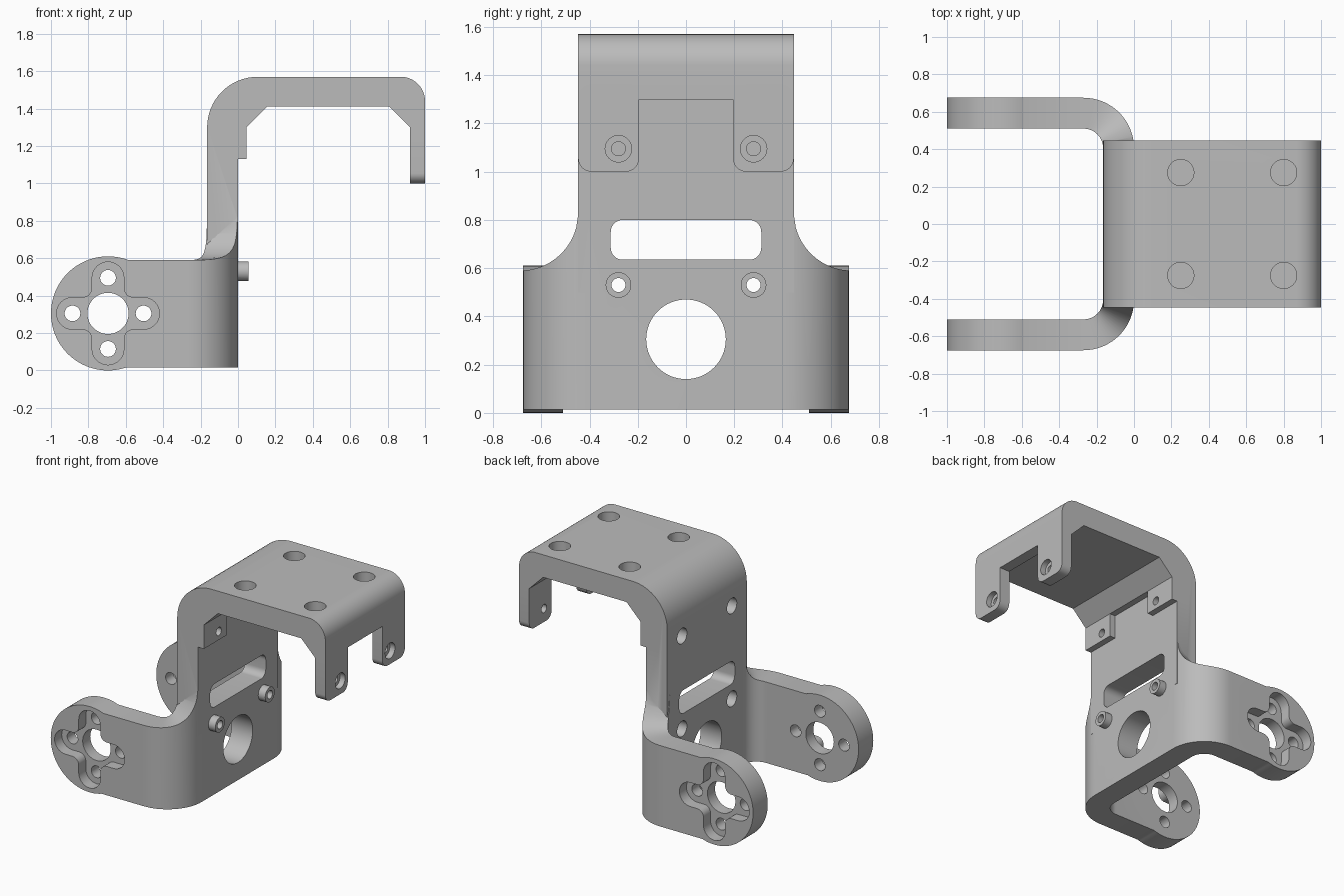
import bpy, bmesh
from math import sin, cos, pi, radians, sqrt
from mathutils import Vector

if "Cube" in bpy.data.objects:
    bpy.data.objects.remove(bpy.data.objects["Cube"])

grey = bpy.data.materials.new("matte grey")
grey.use_nodes = True
grey.diffuse_color = (0.5, 0.5, 0.5, 1)
grey.node_tree.nodes["Principled BSDF"].inputs["Base Color"].default_value = (0.5, 0.5, 0.5, 1)


def arc(a, b, r, start, end, n=16):
    angles = [radians(start + (end - start) * i / n) for i in range(n + 1)]
    return [(a + r * cos(t), b + r * sin(t)) for t in angles]


def circle(a, b, r, n=48):
    return arc(a, b, r, 0, 360, n)[:-1]


def rounded(a0, b0, a1, b1, r):
    return (arc(a1 - r, b1 - r, r, 0, 90, 8) + arc(a0 + r, b1 - r, r, 90, 180, 8)
            + arc(a0 + r, b0 + r, r, 180, 270, 8) + arc(a1 - r, b0 + r, r, 270, 360, 8))


def box(a0, b0, a1, b1):
    return [(a0, b0), (a1, b0), (a1, b1), (a0, b1)]


def finish(name, bm):
    bmesh.ops.recalc_face_normals(bm, faces=bm.faces)
    mesh = bpy.data.meshes.new(name)
    bm.to_mesh(mesh)
    bm.free()
    mesh.materials.append(grey)
    ob = bpy.data.objects.new(name, mesh)
    bpy.context.collection.objects.link(ob)
    return ob


def prism(name, pts, axis, lo, hi):
    """Extrude a 2D outline along the given axis."""
    place = {"x": lambda a, b, c: (c, a, b), "y": lambda a, b, c: (a, c, b),
             "z": lambda a, b, c: (a, b, c)}[axis]
    bm = bmesh.new()
    face = bm.faces.new([bm.verts.new(place(a, b, lo)) for a, b in pts])
    moved = bmesh.ops.extrude_face_region(bm, geom=[face])["geom"]
    verts = [v for v in moved if isinstance(v, bmesh.types.BMVert)]
    bmesh.ops.translate(bm, verts=verts, vec=Vector(place(0, 0, hi - lo)))
    return finish(name, bm)


def combine(target, tool, operation):
    mod = target.modifiers.new("bool", "BOOLEAN")
    mod.operation, mod.solver, mod.object = operation, "EXACT", tool
    bpy.ops.object.select_all(action="DESELECT")
    bpy.context.view_layer.objects.active = target
    target.select_set(True)
    bpy.ops.object.modifier_apply(modifier=mod.name)
    bpy.data.objects.remove(tool)


# Hanging yoke: wall and two arms as one bent strip, its top edge sweeping up at the bends
THICK, BEND, CX, CY = 0.165, 0.27, -0.27, 0.405
LOW, ARM_TOP, NECK, HALF = 0.015, 0.59, 0.83, 0.447


def edge_height(y):
    return NECK - sqrt(max(0, 0.24 ** 2 - (HALF + 0.24 - y) ** 2)) if y > HALF else NECK


half = []
for deg in [0, 5, 9.0] + [9 + 81 * (i / 20) ** 1.3 for i in range(1, 21)]:
    s, c = sin(radians(deg)), cos(radians(deg))
    inner = (CX + (BEND - THICK) * c, CY + (BEND - THICK) * s)
    outer = (CX + BEND * c, CY + BEND * s)
    half.append((inner, outer, edge_height(outer[1]) if deg < 90 else ARM_TOP))
half.append(((-0.695, CY + BEND - THICK), (-0.695, CY + BEND), ARM_TOP))
strip = [((i[0], -i[1]), (o[0], -o[1]), h) for i, o, h in reversed(half)] + half
bm = bmesh.new()
rings = [[bm.verts.new((*p, z)) for p, z in ((i, LOW), (o, LOW), (o, h), (i, h))]
         for i, o, h in strip]
for r0, r1 in zip(rings, rings[1:]):
    for k in range(4):
        bm.faces.new([r0[k], r0[(k + 1) % 4], r1[(k + 1) % 4], r1[k]])
bm.faces.new(rings[0])
bm.faces.new(rings[-1])
bracket = finish("bracket", bm)

# Upper hook plate
hook = (arc(0.105, 1.30, 0.27, 180, 90) + arc(0.87, 1.44, 0.13, 90, 0)
        + [(1, 1.30), (0.92, 1.30), (0.81, 1.41), (0.155, 1.41), (0.045, 1.30),
           (0, 1.30), (0, 0.5), (-THICK, 0.5)])
combine(bracket, prism("hook_plate", hook, "y", -HALF, HALF), "UNION")

for side in (-1, 1):
    # Round arm ends
    y0, y1 = sorted((side * (CY + BEND - THICK), side * (CY + BEND)))
    combine(bracket, prism("arm_end", circle(-0.695, 0.305, 0.305, 96), "y", y0, y1), "UNION")
    # Front tabs, inner pads and screw bosses
    a0, a1 = sorted((side * 0.195, side * HALF))
    combine(bracket, prism("tab", rounded(a0, 1.0, a1, 1.36, 0.055), "x", 0.92, 1), "UNION")
    combine(bracket, prism("pad", box(a0, 1.13, a1, 1.34), "x", -0.1, 0.045), "UNION")
    combine(bracket, prism("boss", circle(side * 0.28, 0.53, 0.053, 32), "x", -0.05, 0.055), "UNION")

# Wall openings
cuts = [(circle(0, 0.305, 0.165, 64), "x", -0.3, 0.2),
        (rounded(-0.312, 0.635, 0.312, 0.80, 0.05), "x", -0.3, 0.2)]

# Cross-shaped recess outline
cross = []
lobe = arc(0.19, 0, 0.085, -90, 90) + arc(0.135, 0.135, 0.05, 270, 180, 8)
for k in range(4):
    s, c = round(sin(k * pi / 2)), round(cos(k * pi / 2))
    cross += [(-0.695 + a * c - b * s, 0.305 + a * s + b * c) for a, b in lobe]

for side in (-1, 1):
    # Arm recess on the outside and through holes
    cuts.append((cross, "y", *sorted((side * 0.595, side * 0.8))))
    through = sorted((side * 0.45, side * 0.8))
    cuts.append((circle(-0.695, 0.305, 0.11), "y", *through))
    for da, db in ((0.19, 0), (-0.19, 0), (0, 0.19), (0, -0.19)):
        cuts.append((circle(-0.695 + da, 0.305 + db, 0.042, 32), "y", *through))
    # Wall screw holes with counterbores behind
    for z in (0.53, 1.19):
        cuts.append((circle(side * 0.28, z, 0.029, 32), "x", -0.3, 0.2))
        cuts.append((circle(side * 0.28, z, 0.055, 32), "x", -0.3, -0.07))
    # Tab screw holes with counterbores in front
    cuts.append((circle(side * 0.28, 1.095, 0.029, 32), "x", 0.85, 1.1))
    cuts.append((circle(side * 0.28, 1.095, 0.055, 32), "x", 0.96, 1.1))
    # Blind holes in the top
    for x in (0.25, 0.80):
        cuts.append((circle(x, side * 0.275, 0.07), "z", 1.49, 1.7))

for cut in cuts:
    combine(bracket, prism("cutter", *cut), "DIFFERENCE")

bpy.ops.object.select_all(action="DESELECT")
bpy.context.view_layer.objects.active = bracket
bracket.select_set(True)
bpy.ops.object.shade_smooth_by_angle(angle=radians(25))
